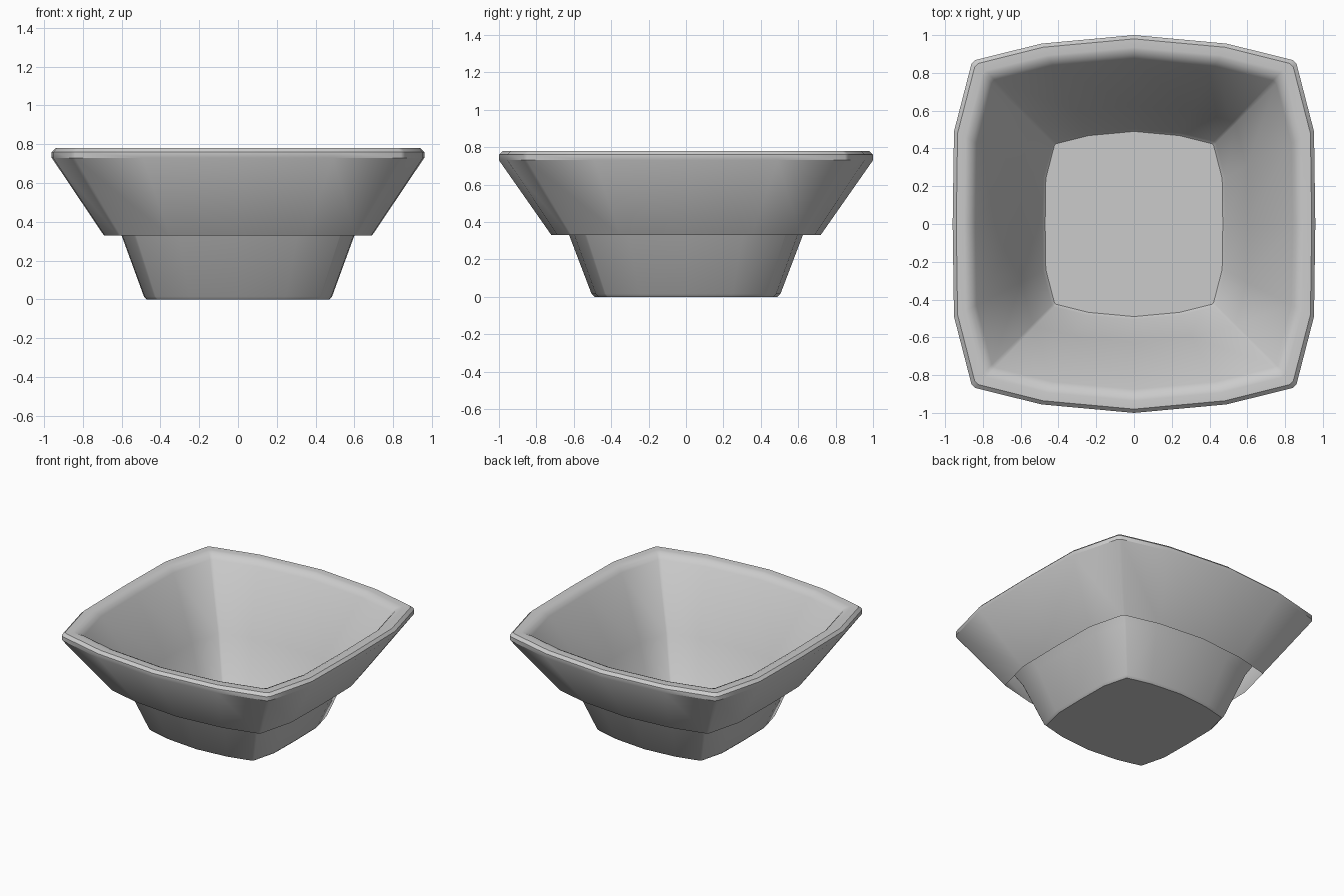
import bpy
import bmesh
import math

cube = bpy.data.objects.get("Cube")
if cube:
    bpy.data.objects.remove(cube, do_unlink=True)

# One colour for the whole bowl
glaze = bpy.data.materials.new("pale_grey_glaze")
glaze.use_nodes = True
colour = (0.6, 0.6, 0.6, 1.0)
glaze.diffuse_color = colour
glaze.node_tree.nodes["Principled BSDF"].inputs["Base Color"].default_value = colour

# Bulging square outline: one quadrant from +x to +y, mirrored to four
quarter = [(0.96, 0), (0.953, 0.49), (0.86, 0.85), (0.84, 0.868), (0.49, 0.955), (0, 1)]
half = quarter + [(-x, y) for x, y in reversed(quarter[:-1])]
outline = half + [(x, -y) for x, y in reversed(half[1:-1])]

# Profiles as (outline scale, height)
inner = [(0.49, 0), (0.505, 0.015), (0.625, 0.33), (0.875, 0.742), (0.895, 0.765),
         (0.92, 0.777), (0.935, 0.78)]
rim = [(0.98, 0.78), (1, 0.76), (1, 0.73)]
skirt = [(0.72, 0.33)]


def loft(name, profile):
    """Sweep the outline along a profile, closing the first ring as a floor."""
    bm = bmesh.new()
    rings = [[bm.verts.new((x * s, y * s, z)) for x, y in outline] for s, z in profile]
    bm.faces.new(rings[0])
    n = len(outline)
    for a, b in zip(rings, rings[1:]):
        for j in range(n):
            k = (j + 1) % n
            bm.faces.new((a[j], b[j], b[k], a[k]))
    mesh = bpy.data.meshes.new(name)
    bm.to_mesh(mesh)
    bm.free()
    mesh.materials.append(glaze)
    obj = bpy.data.objects.new(name, mesh)
    bpy.context.collection.objects.link(obj)
    return obj


# Basin, rolled rim and overhanging open skirt in one sheet
bowl = loft("bowl", inner + rim + skirt)
bpy.ops.object.select_all(action="DESELECT")
bowl.select_set(True)
bpy.context.view_layer.objects.active = bowl
bpy.ops.object.shade_smooth_by_angle(angle=math.radians(36))
